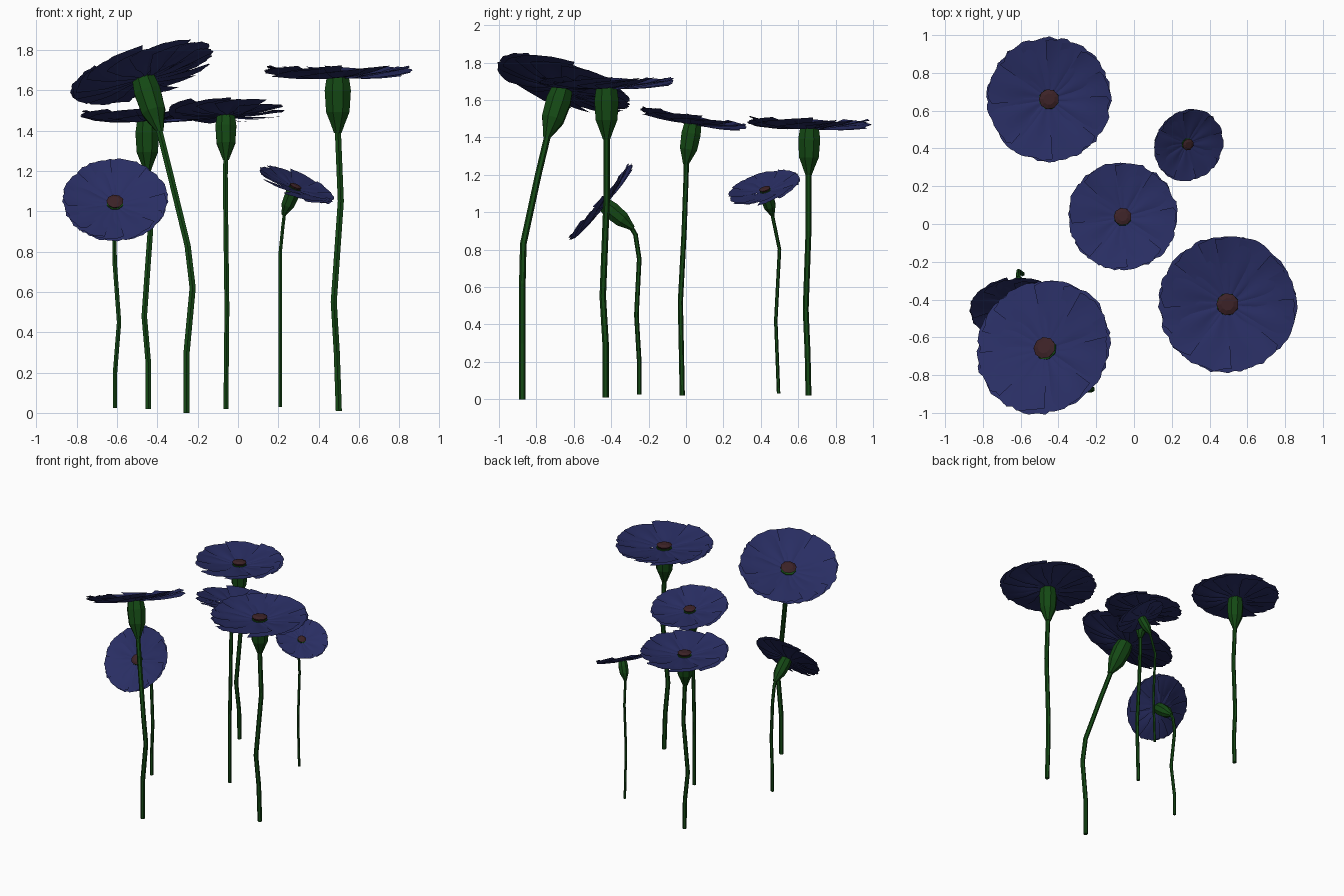
import bpy, math, random
from mathutils import Vector

if "Cube" in bpy.data.objects:
    bpy.data.objects.remove(bpy.data.objects["Cube"])

random.seed(4)


def material(name, rgb):
    m = bpy.data.materials.new(name)
    m.diffuse_color = (*rgb, 1)
    m.use_nodes = True
    m.node_tree.nodes["Principled BSDF"].inputs["Base Color"].default_value = m.diffuse_color
    return m


PETAL = material("petal_blue", (0.022, 0.027, 0.125))
GREEN = material("stem_green", (0.007, 0.065, 0.007))
BROWN = material("centre_brown", (0.045, 0.016, 0.02))


def make(name, verts, faces, mat, smooth=False):
    me = bpy.data.meshes.new(name)
    me.from_pydata(verts, [], faces)
    me.materials.append(mat)
    for p in me.polygons:
        p.use_smooth = smooth
    ob = bpy.data.objects.new(name, me)
    bpy.context.collection.objects.link(ob)
    return ob


def loft(name, pts, radii, sides, mat):
    """Capped tube through pts with a radius at each point."""
    pts = [Vector(p) for p in pts]
    verts, faces = [], []
    for i, p in enumerate(pts):
        d = (pts[min(i + 1, len(pts) - 1)] - pts[max(i - 1, 0)]).normalized()
        if i == 0 and d.z > 0.9:
            d = Vector((0, 0, 1))
        u = Vector((0, 1, 0)).cross(d)
        u = u.normalized() if u.length > 0.1 else Vector((1, 0, 0))
        v = d.cross(u)
        for k in range(sides):
            a = 2 * math.pi * (k + 0.5) / sides
            verts.append(p + (u * math.cos(a) + v * math.sin(a)) * radii[i])
    for i in range(len(pts) - 1):
        for k in range(sides):
            n = (k + 1) % sides
            faces.append((i * sides + k, i * sides + n, (i + 1) * sides + n, (i + 1) * sides + k))
    faces.append(tuple(reversed(range(sides))))
    faces.append(tuple(range((len(pts) - 1) * sides, len(pts) * sides)))
    return make(name, verts, faces, mat)


def petals(name, c, n, R, count=8):
    """Two rings of overlapping fan petals with ragged tips."""
    rot = n.to_track_quat('Z', 'Y')
    verts, faces = [], []
    T, S = 6, 12
    for layer in range(2):
        for p in range(count):
            a0 = 2 * math.pi * (p + 0.5 * layer) / count + random.uniform(-0.08, 0.08)
            lift = random.uniform(-0.015, 0.015) + 0.03 * layer
            base = len(verts)
            for i in range(T + 1):
                t = i / T
                half = math.radians(30) * (0.5 + 0.5 * min(1, t * 2))
                for j in range(S + 1):
                    s = 2 * j / S - 1
                    r = 0.1 + 0.89 * t
                    r -= 0.05 * t * t * s * s          # rounded outline
                    if i == T:                         # ragged edge
                        r += random.uniform(-0.035, 0.015)
                    z = 0.02 + 0.09 * t ** 1.3 + lift * t
                    z += 0.055 * s * t                 # pinwheel overlap
                    z += 0.018 * math.cos(math.pi * s) * math.sin(math.pi * min(t, 0.9))
                    a = a0 + s * half
                    verts.append(c + rot @ Vector((r * math.cos(a), r * math.sin(a), z)) * R)
            for i in range(T):
                for j in range(S):
                    q = base + i * (S + 1) + j
                    faces.append((q, q + S + 1, q + S + 2, q + 1))
    make(name, verts, faces, PETAL, True)


# calyx base position, facing direction, petal radius, stem points
FLOWERS = [
    ("back_left", (-0.45, 0.66, 1.44), (0, 0.02, 1), 0.335,
     [(-0.445, 0.655, 0.02), (-0.445, 0.65, 0.25), (-0.465, 0.64, 0.48), (-0.435, 0.655, 0.9)]),
    ("back_right", (0.28, 0.425, 1.11), (0.42, -0.30, 1), 0.2,
     [(0.21, 0.495, 0.03), (0.21, 0.48, 0.42), (0.21, 0.50, 0.8), (0.222, 0.475, 0.92)]),
    ("middle", (-0.06, 0.035, 1.465), (-0.0, 0.17, 1), 0.295,
     [(-0.06, -0.02, 0.02), (-0.055, -0.03, 0.52), (-0.06, -0.01, 0.9), (-0.063, 0.0, 1.18)]),
    ("front_right", (0.495, -0.425, 1.655), (0, 0, 1), 0.37,
     [(0.5, -0.43, 0.01), (0.49, -0.43, 0.3), (0.475, -0.445, 0.55), (0.51, -0.425, 1.05)]),
    ("front_left", (-0.465, -0.665, 1.645), (-0.31, 0.32, 1), 0.375,
     [(-0.255, -0.875, 0.0), (-0.255, -0.875, 0.3), (-0.225, -0.875, 0.62),
      (-0.25, -0.87, 0.83), (-0.34, -0.79, 1.2)]),
    ("low_front", (-0.61, -0.43, 1.035), (0, -0.77, 0.64), 0.265,
     [(-0.61, -0.25, 0.025), (-0.61, -0.25, 0.2), (-0.59, -0.265, 0.45),
      (-0.612, -0.25, 0.75), (-0.613, -0.27, 0.88)]),
]

for name, c, n, R, path in FLOWERS:
    c, n = Vector(c), Vector(n).normalized()
    at = lambda h: c + n * h * R
    # stem, ending inside the calyx
    rs = 0.047 * R
    loft(name + "_stem", path + [at(-0.66)], [rs] * (len(path) + 1), 6, GREEN)
    # swollen faceted calyx
    loft(name + "_calyx", [at(-0.72), at(-0.58), at(-0.44), at(-0.15), at(0.04)],
         [0.055 * R, 0.11 * R, 0.17 * R, 0.19 * R, 0.16 * R], 8, GREEN)
    # petals
    petals(name + "_petals", c, n, R)
    # seed centre
    loft(name + "_centre", [at(0.02), at(0.09), at(0.12)], [0.12 * R, 0.16 * R, 0.09 * R], 9, BROWN)
